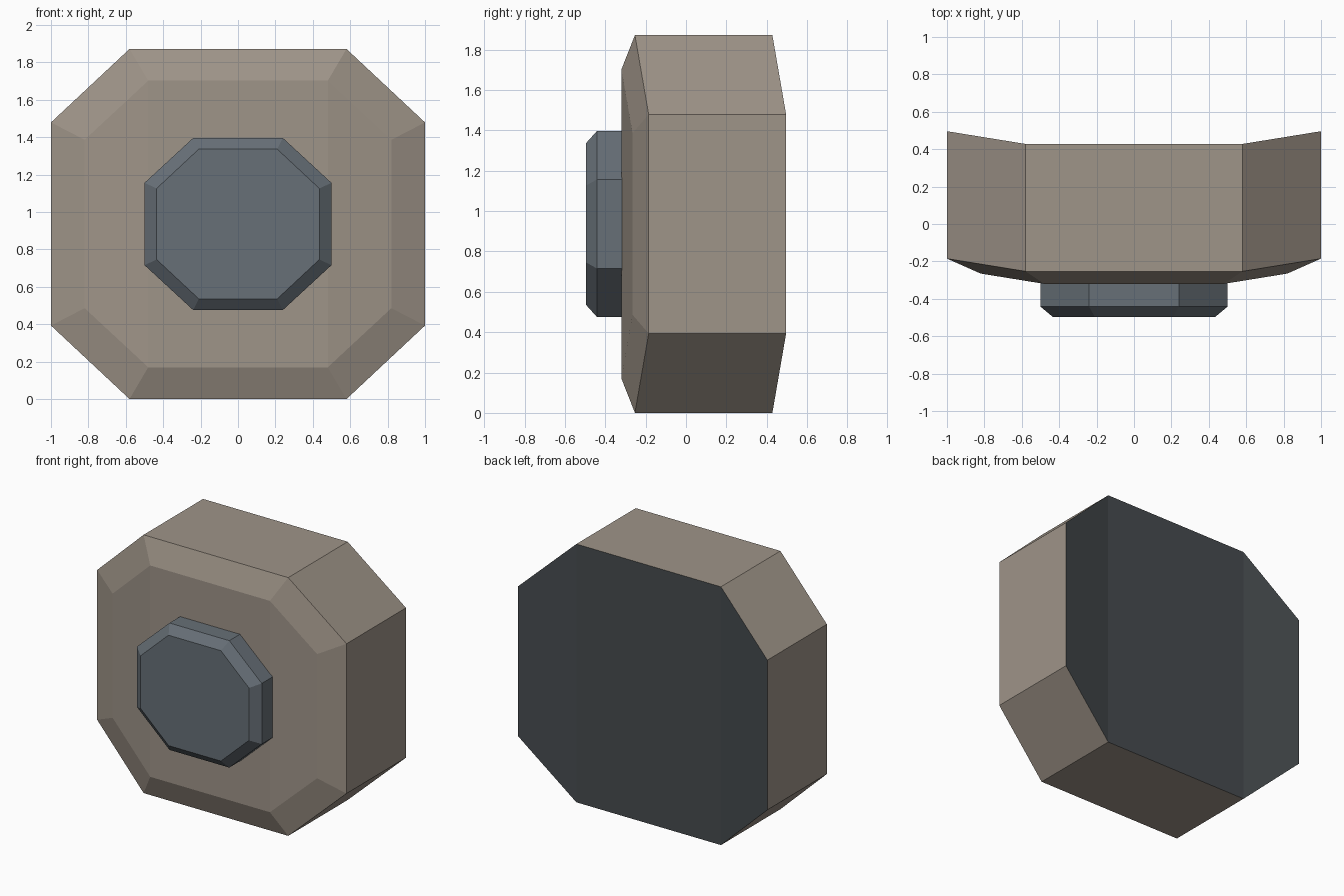
import bpy
import bmesh

cube = bpy.data.objects.get("Cube")
if cube:
    bpy.data.objects.remove(cube, do_unlink=True)

CENTRE_Z = 0.936


def make_material(name, rgb):
    mat = bpy.data.materials.new(name)
    mat.use_nodes = True
    colour = (*rgb, 1.0)
    mat.diffuse_color = colour
    mat.node_tree.nodes["Principled BSDF"].inputs["Base Color"].default_value = colour
    return mat


def octagon(bm, narrow, wide, tall, low, y_mid, y_side):
    """Eight-sided ring; its two outer side edges may sit at another depth."""
    quarter = [(wide, low, y_side), (narrow, tall, y_mid)]
    pts = quarter + [(-x, z, y) for x, z, y in reversed(quarter)]
    pts += [(-x, -z, y) for x, z, y in pts]
    return [bm.verts.new((x, y, CENTRE_Z + z)) for x, z, y in pts]


def cap(bm, ring, material_index):
    """Close a ring with a centre panel and two side panels."""
    for ids in ((1, 2, 5, 6), (0, 1, 6, 7), (2, 3, 4, 5)):
        bm.faces.new([ring[i] for i in ids]).material_index = material_index


def build(name, rings, materials, back_index):
    bm = bmesh.new()
    loops = [octagon(bm, *r) for r in rings]
    for a, b in zip(loops, loops[1:]):
        for i in range(8):
            j = (i + 1) % 8
            bm.faces.new((a[i], a[j], b[j], b[i]))
    cap(bm, loops[0], 0)
    cap(bm, loops[-1], back_index)
    bmesh.ops.recalc_face_normals(bm, faces=bm.faces[:])
    mesh = bpy.data.meshes.new(name)
    bm.to_mesh(mesh)
    bm.free()
    for mat in materials:
        mesh.materials.append(mat)
    obj = bpy.data.objects.new(name, mesh)
    bpy.context.collection.objects.link(obj)
    return obj


stone = make_material("warm grey stone", (0.345, 0.297, 0.248))
metal = make_material("blue grey metal", (0.135, 0.16, 0.184))
dark = make_material("dark grey backing", (0.061, 0.071, 0.078))

# Bevelled housing with swept-back wings and a dark rear
build("housing", [
    (0.48, 0.82, 0.766, 0.45, -0.32, -0.265),
    (0.58, 1.0, 0.936, 0.543, -0.253, -0.185),
    (0.58, 1.0, 0.936, 0.543, 0.428, 0.496),
], [stone, dark], 1)

# Raised central button with a chamfered rim
build("button", [
    (0.21, 0.435, 0.40, 0.19, -0.496, -0.496),
    (0.24, 0.50, 0.46, 0.22, -0.442, -0.442),
    (0.24, 0.50, 0.46, 0.22, -0.30, -0.30),
], [metal], 0)
